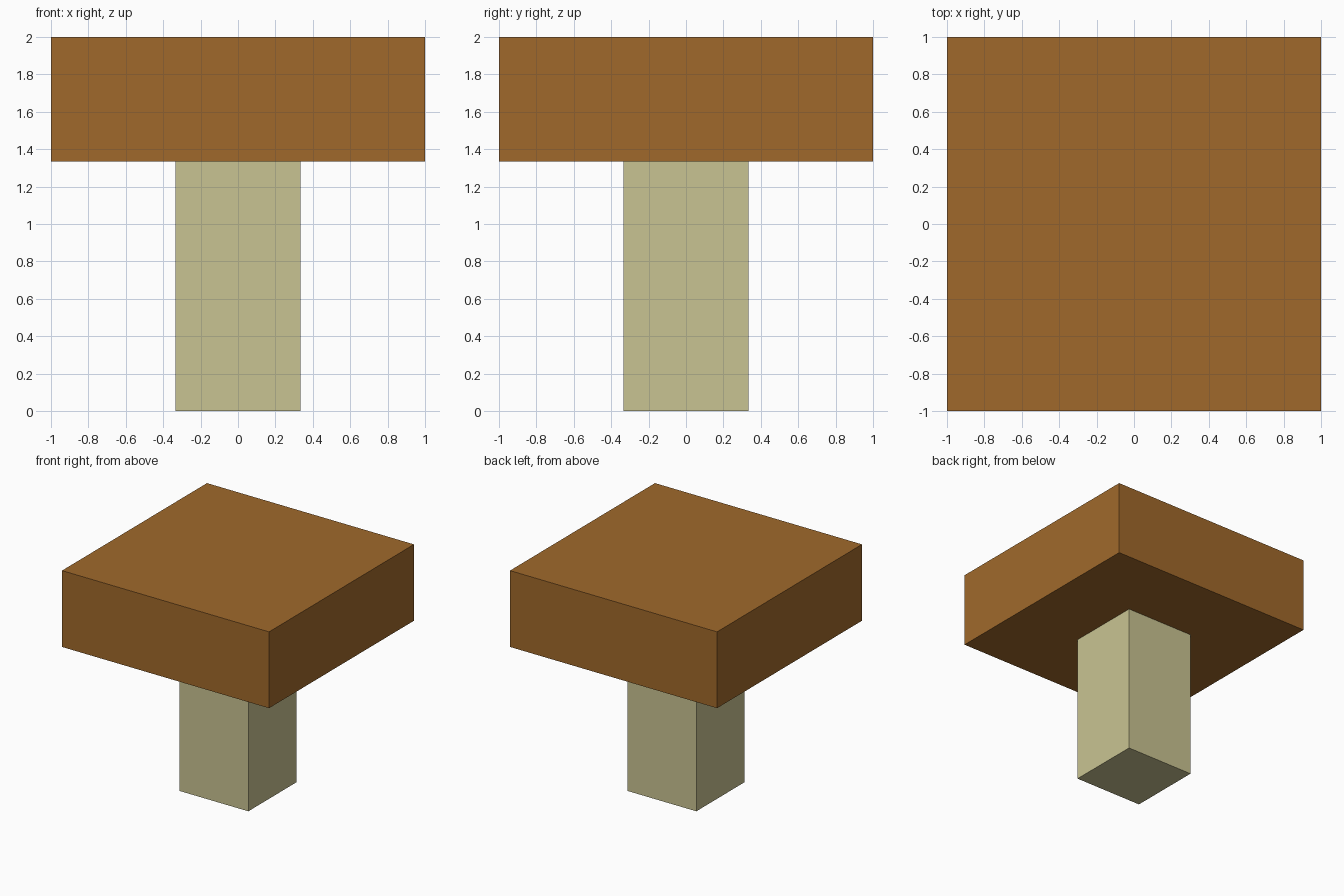
import bpy

if "Cube" in bpy.data.objects:
    bpy.data.objects.remove(bpy.data.objects["Cube"])


def material(name, color):
    mat = bpy.data.materials.new(name)
    mat.diffuse_color = (*color, 1.0)
    mat.use_nodes = True
    mat.node_tree.nodes["Principled BSDF"].inputs["Base Color"].default_value = mat.diffuse_color
    return mat


def box(name, width, z0, z1, mat):
    """Square box centred on x = y = 0, spanning z0 to z1."""
    bpy.ops.mesh.primitive_cube_add(size=1, location=(0, 0, (z0 + z1) / 2))
    obj = bpy.context.object
    obj.name = name
    obj.scale = (width, width, z1 - z0)
    bpy.ops.object.transform_apply(location=True, rotation=False, scale=True)
    obj.data.materials.append(mat)
    return obj


brown = material("cap brown", (0.352, 0.141, 0.024))
cream = material("stem cream", (0.584, 0.552, 0.287))

UNIT = 2 / 3  # the model is laid out in thirds

# Narrow stem carrying the wide flat cap
box("stem", UNIT, 0, 2 * UNIT, cream)
box("cap", 3 * UNIT, 2 * UNIT, 3 * UNIT, brown)
